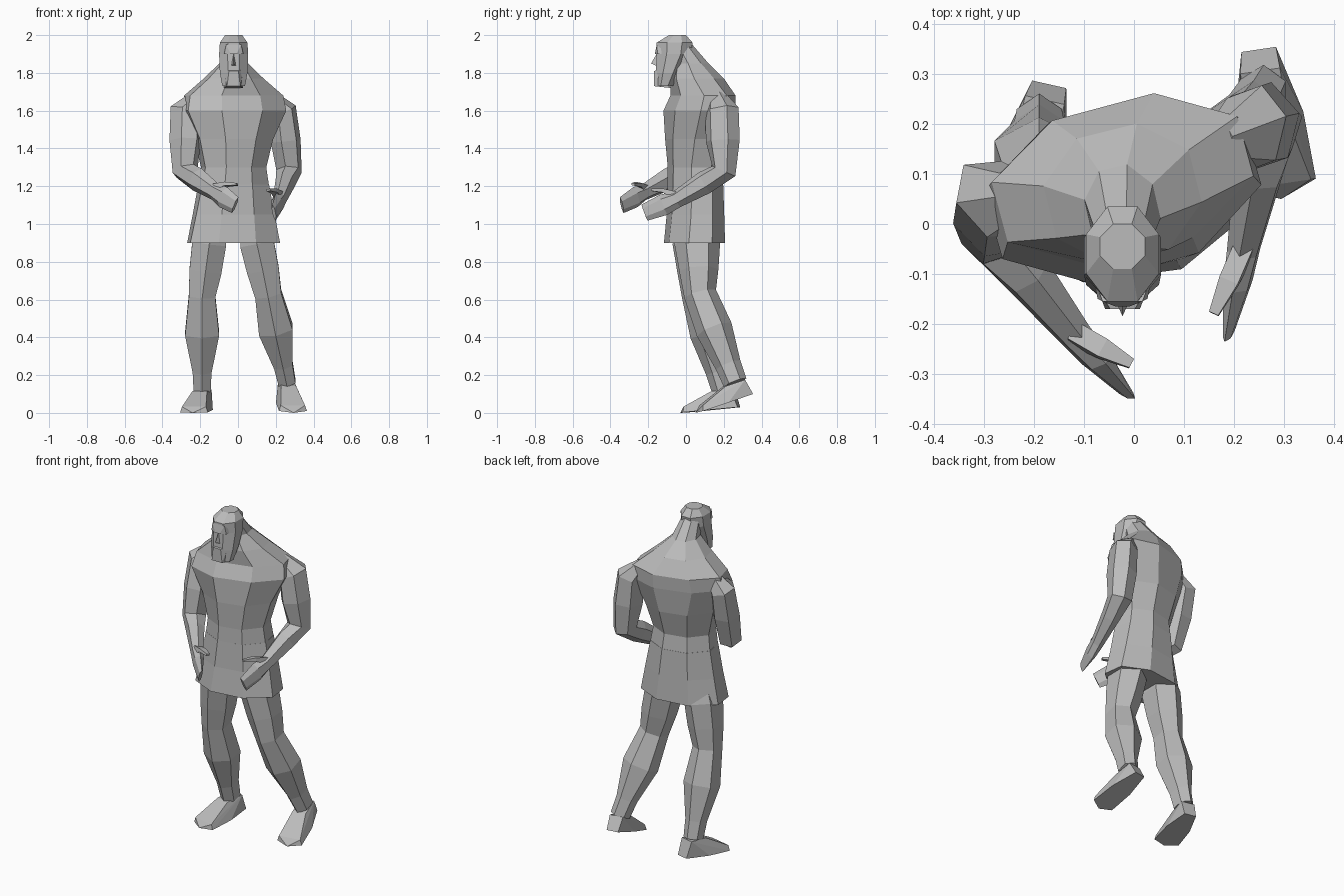
import bpy, bmesh
from math import cos, sin, pi, radians
from mathutils import Vector, Matrix

cube = bpy.data.objects.get("Cube")
if cube:
    bpy.data.objects.remove(cube, do_unlink=True)

grey = bpy.data.materials.new("plain grey")
grey.use_nodes = True
colour = (0.5, 0.5, 0.5, 1)
grey.diffuse_color = colour
grey.node_tree.nodes["Principled BSDF"].inputs["Base Color"].default_value = colour

UP = Vector((0, 0, 1))
BODY_X = -.023
CHEST = Vector((BODY_X, .1, 1.7))


def finish(name, bm):
    bmesh.ops.recalc_face_normals(bm, faces=bm.faces)
    mesh = bpy.data.meshes.new(name)
    bm.to_mesh(mesh)
    bm.free()
    mesh.materials.append(grey)
    part = bpy.data.objects.new(name, mesh)
    bpy.context.collection.objects.link(part)


def skin(name, rings):
    """Join rings of points with faces and close both ends."""
    bm = bmesh.new()
    loops = [[bm.verts.new(point) for point in ring] for ring in rings]
    for low, high in zip(loops, loops[1:]):
        for i in range(len(low)):
            bm.faces.new((low[i - 1], low[i], high[i], high[i - 1]))
    bm.faces.new(loops[0])
    bm.faces.new(loops[-1])
    finish(name, bm)


def hull(name, points):
    bm = bmesh.new()
    verts = [bm.verts.new(point) for point in points]
    bmesh.ops.convex_hull(bm, input=verts)
    loose = [v for v in bm.verts if not v.link_faces]
    bmesh.ops.delete(bm, geom=loose, context='VERTS')
    finish(name, bm)


def face_hull(name, points):
    """Hull of points given from the face's middle line and mirrored across it."""
    hull(name, [(BODY_X + side * x, y, z) for side in (-1, 1) for x, y, z in points])


def outline(across, along, sides):
    """Flat-sided cross-section reaching the given half sizes."""
    angles = [(i + .5) * 2 * pi / sides for i in range(sides)]
    fit = cos(pi / sides)
    return [(across / fit * cos(a), along / fit * sin(a)) for a in angles]


def stack(name, levels, twisted=True):
    """Horizontal rings: height, centre y, half width, half depth."""
    rings = []
    for z, y, width, depth in levels:
        # The body turns most at shoulder height
        yaw = radians(16 - 12 * abs(z - 1.6)) if twisted else 0
        turn = Matrix.Rotation(yaw, 3, 'Z')
        centre = Vector((BODY_X, y, z))
        rings.append([centre + turn @ Vector((u, v, 0)) for u, v in outline(width, depth, 8)])
    skin(name, rings)


def limb(name, path, hinge, sides=6):
    """Tube along a path of centre, half size along the hinge, half size across it."""
    centres = [step[0] for step in path]
    last = len(path) - 1
    rings = []
    for i, (centre, wide, deep) in enumerate(path):
        way = centres[min(i + 1, last)] - centres[max(i - 1, 0)]
        v = way.cross(hinge).normalized()
        u = v.cross(way).normalized()
        rings.append([centre + u * a + v * b for a, b in outline(wide, deep, sides)])
    skin(name, rings)


def arm(side, shoulder, elbow, wrist, fingertip, thumbtip):
    shoulder, elbow, wrist, fingertip, thumbtip = map(
        Vector, (shoulder, elbow, wrist, fingertip, thumbtip))
    hinge = (elbow - shoulder).cross(wrist - elbow).normalized()
    limb(side + "_arm", [
        (shoulder.lerp(CHEST, .25) + UP * .05, .03, .04),
        (shoulder, .065, .08),
        (shoulder.lerp(elbow, .5), .07, .08),
        (elbow, .06, .06),
        (elbow.lerp(wrist, .4), .045, .055),
        (wrist, .03, .04),
        (wrist.lerp(fingertip, .4), .025, .05),
        (fingertip, .008, .04)], hinge)
    limb(side + "_thumb", [
        (wrist + UP * .02, .02, .02),
        (wrist.lerp(thumbtip, .5) + UP * .02, .02, .01),
        (thumbtip, .01, .006)], hinge, sides=4)


def leg(side, hip, knee, ankle, heel, toe):
    hip, knee, ankle, heel, toe = map(Vector, (hip, knee, ankle, heel, toe))
    limb(side + "_leg", [
        (hip, .07, .09),
        (hip.lerp(knee, .25), .09, .105),
        (hip.lerp(knee, .65), .085, .09),
        (knee, .07, .075),
        (knee.lerp(ankle, .4), .09, .085),
        (knee.lerp(ankle, .8), .05, .06),
        (ankle, .045, .055)], Vector((1, 0, 0)))
    # The foot is a wedge from the ankle down to the spread toes
    forward = (toe - heel).normalized()
    sideways = forward.cross(UP).normalized()
    instep, ball = heel.lerp(toe, .45), heel.lerp(toe, .9)
    points = [toe]
    for s in (-1, 1):
        points += [heel + sideways * s * .035,
                   instep + sideways * s * .07,
                   ball + sideways * s * .075,
                   ball + sideways * s * .065 + UP * .03,
                   ankle + sideways * s * .04 + forward * .06,
                   ankle + sideways * s * .04 - forward * .05]
    hull(side + "_foot", points)


# Torso with chest, sloping shoulders and neck
stack("torso", [
    (1.2, .05, .18, .135),
    (1.3, .045, .165, .13),
    (1.45, .06, .2, .155),
    (1.6, .07, .27, .165),
    (1.68, .09, .255, .15),
    (1.77, .06, .15, .13),
    (1.85, .03, .07, .085),
    (1.95, -.03, .05, .06)])

# Tunic skirt
stack("skirt", [(.9, .045, .24, .15), (1.05, .05, .21, .14), (1.21, .05, .18, .135)])

# Head with a long jaw, brow, nose and beard
stack("head", [
    (1.73, -.115, .06, .045),
    (1.8, -.095, .073, .065),
    (1.9, -.065, .077, .09),
    (1.96, -.06, .073, .095),
    (2, -.045, .045, .045)], twisted=False)
face_hull("brow", [(.05, -.15, 1.9), (.04, -.155, 1.95), (.015, -.165, 1.9), (.06, -.1, 1.9)])
face_hull("nose", [(0, -.185, 1.85), (0, -.15, 1.91), (.02, -.14, 1.83)])
face_hull("beard", [
    (.035, -.17, 1.73), (.025, -.17, 1.81), (.05, -.08, 1.72), (.05, -.13, 1.82)])

# Arms: the right hand reaches across the body, the left hangs by the hip
arm("right", shoulder=(-.28, .05, 1.6), elbow=(-.28, -.02, 1.28), wrist=(-.12, -.22, 1.17),
    fingertip=(-.015, -.34, 1.1), thumbtip=(-.005, -.28, 1.21))
arm("left", shoulder=(.235, .19, 1.6), elbow=(.27, .2, 1.28), wrist=(.22, -.05, 1.13),
    fingertip=(.19, -.22, 1.06), thumbtip=(.16, -.18, 1.18))

# Legs leaning back from the hips
leg("right", hip=(-.14, .045, .99), knee=(-.19, .065, .62), ankle=(-.19, .2, .12),
    heel=(-.17, .28, .03), toe=(-.24, -.03, 0))
leg("left", hip=(.08, .055, .99), knee=(.16, .075, .63), ankle=(.26, .26, .16),
    heel=(.25, .35, .1), toe=(.295, .05, 0))
